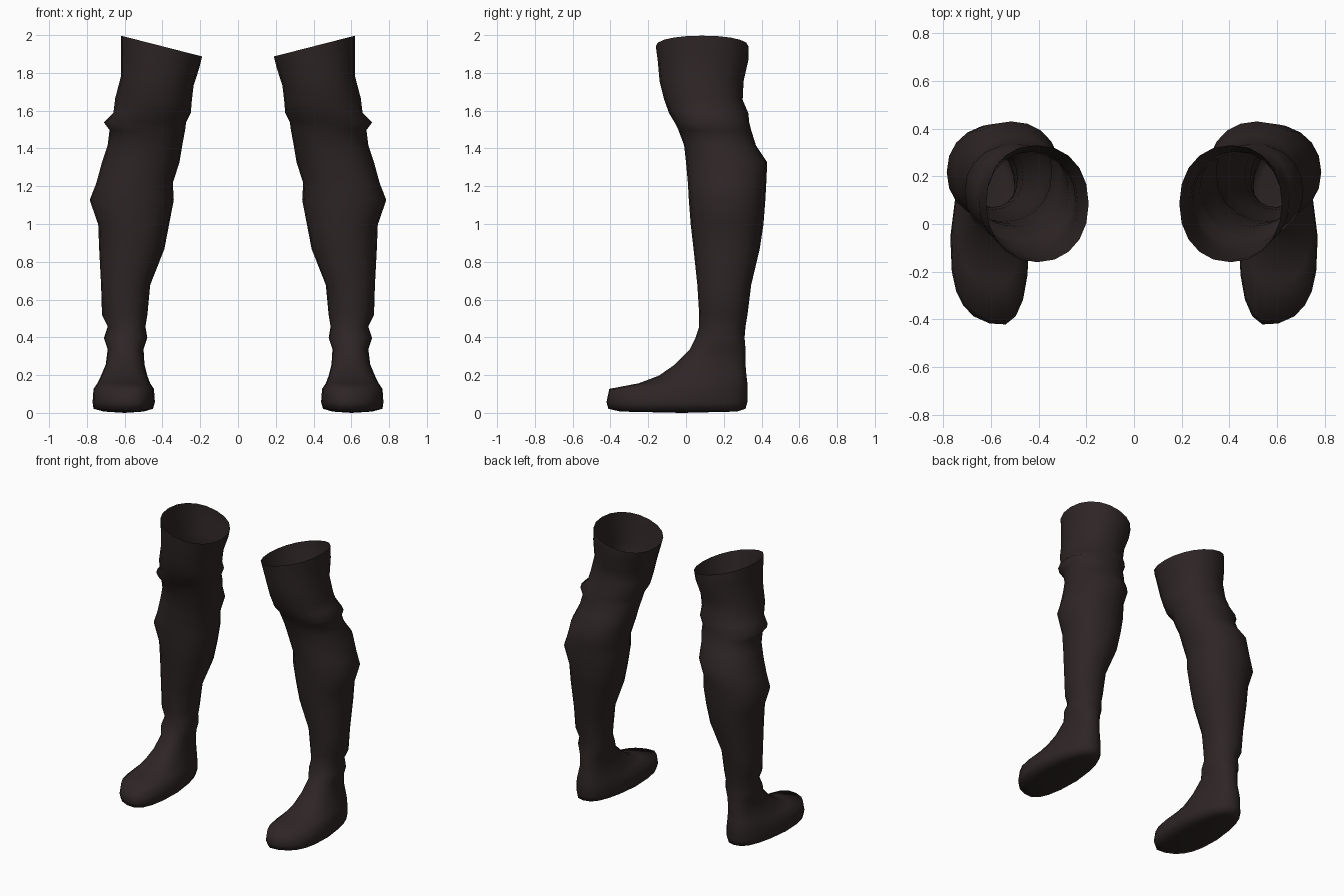
import bpy
import bmesh
from math import cos, sin, pi, copysign

default_cube = bpy.data.objects.get("Cube")
if default_cube:
    bpy.data.objects.remove(default_cube, do_unlink=True)

SIDES = 20

# Cross-sections of the leg: height, inner x, outer x, front y, back y
LEG = [
    (1.945, .19, .62, -.16, .33),
    (1.87, .205, .62, -.15, .33),
    (1.76, .235, .62, -.14, .305),
    (1.66, .245, .65, -.115, .3),
    (1.59, .25, .66, -.09, .33),
    (1.54, .275, .71, -.06, .335),
    (1.5, .28, .68, -.04, .345),
    (1.42, .295, .69, -.01, .37),
    (1.33, .31, .72, 0, .43),
    (1.22, .345, .75, .01, .425),
    (1.13, .34, .785, .015, .42),
    (1, .365, .74, .025, .41),
    (.87, .39, .735, .04, .39),
    (.68, .465, .725, .06, .345),
    (.52, .48, .72, .07, .325),
    (.46, .49, .69, .07, .315),
    (.4, .48, .71, .05, .31),
    (.34, .5, .69, .02, .315),
]

# Cross-sections of the foot, running from the instep down to the sole
FOOT = [
    (.26, .495, .7, -.06, .315),
    (.2, .48, .725, -.15, .32),
    (.16, .465, .745, -.26, .325),
    (.13, .445, .765, -.42, .325),
    (.06, .44, .77, -.435, .325),
    (.025, .45, .765, -.425, .315),
    (.01, .5, .71, -.36, .27),
]


def make_material(name, colour):
    material = bpy.data.materials.new(name)
    material.use_nodes = True
    material.diffuse_color = colour
    shader = material.node_tree.nodes["Principled BSDF"]
    shader.inputs["Base Color"].default_value = colour
    shader.inputs["Roughness"].default_value = .8
    return material


def rounded(value, power):
    """Push a circle coordinate outwards to make a fuller oval."""
    return copysign(abs(value) ** (2 / power), value)


def section_points(section, foot):
    z, inner, outer, front, back = section
    centre_x, half_x = (inner + outer) / 2, (outer - inner) / 2
    centre_y, half_y = (front + back) / 2, (back - front) / 2
    power = 2.6 if foot else 2.15
    # The cuff slopes down towards the inner thigh and levels out at the knee
    tilt = .256 * max(0, (z - 1.6) / (LEG[0][0] - 1.6))
    points = []
    for i in range(SIDES):
        angle = 2 * pi * i / SIDES
        u, v = rounded(cos(angle), power), rounded(sin(angle), power)
        x, y = centre_x + half_x * u, centre_y + half_y * v
        if foot and v < 0:
            # The little toe sits further back than the big toe
            reach = min(1, max(0, -front * 2.4))
            y += .045 * reach * v * v * (u + .4)
        if foot and v > 0:
            # The heel is narrower than the ball of the foot
            x -= half_x * .2 * u * v
        points.append((x, y, z + tilt * half_x * u))
    return points


def build_stocking(name, side, material):
    bm = bmesh.new()
    rings = []
    for sections, foot in ((LEG, False), (FOOT, True)):
        for section in sections:
            points = section_points(section, foot)
            rings.append([bm.verts.new((side * x, y, z)) for x, y, z in points])

    # Skin between neighbouring rings, leaving the cuff open
    for upper, lower in zip(rings, rings[1:]):
        for i in range(SIDES):
            j = (i + 1) % SIDES
            corners = [upper[i], lower[i], lower[j], upper[j]]
            bm.faces.new(corners if side > 0 else corners[::-1])

    # Sole: a fan closing the last ring
    last = rings[-1]
    middle = bm.verts.new((side * .6, -.02, .003))
    for i in range(SIDES):
        corners = [last[i], middle, last[(i + 1) % SIDES]]
        bm.faces.new(corners if side > 0 else corners[::-1])

    # Rest the lowest point on the ground
    lowest = min(vert.co.z for vert in bm.verts)
    bmesh.ops.translate(bm, verts=bm.verts, vec=(0, 0, -lowest))

    mesh = bpy.data.meshes.new(name)
    bm.to_mesh(mesh)
    bm.free()
    mesh.materials.append(material)
    mesh.polygons.foreach_set("use_smooth", [True] * len(mesh.polygons))
    stocking = bpy.data.objects.new(name, mesh)
    bpy.context.collection.objects.link(stocking)
    return stocking


dark_brown = make_material("dark brown cloth", (.028, .019, .019, 1))
build_stocking("left_stocking", 1, dark_brown)
build_stocking("right_stocking", -1, dark_brown)
